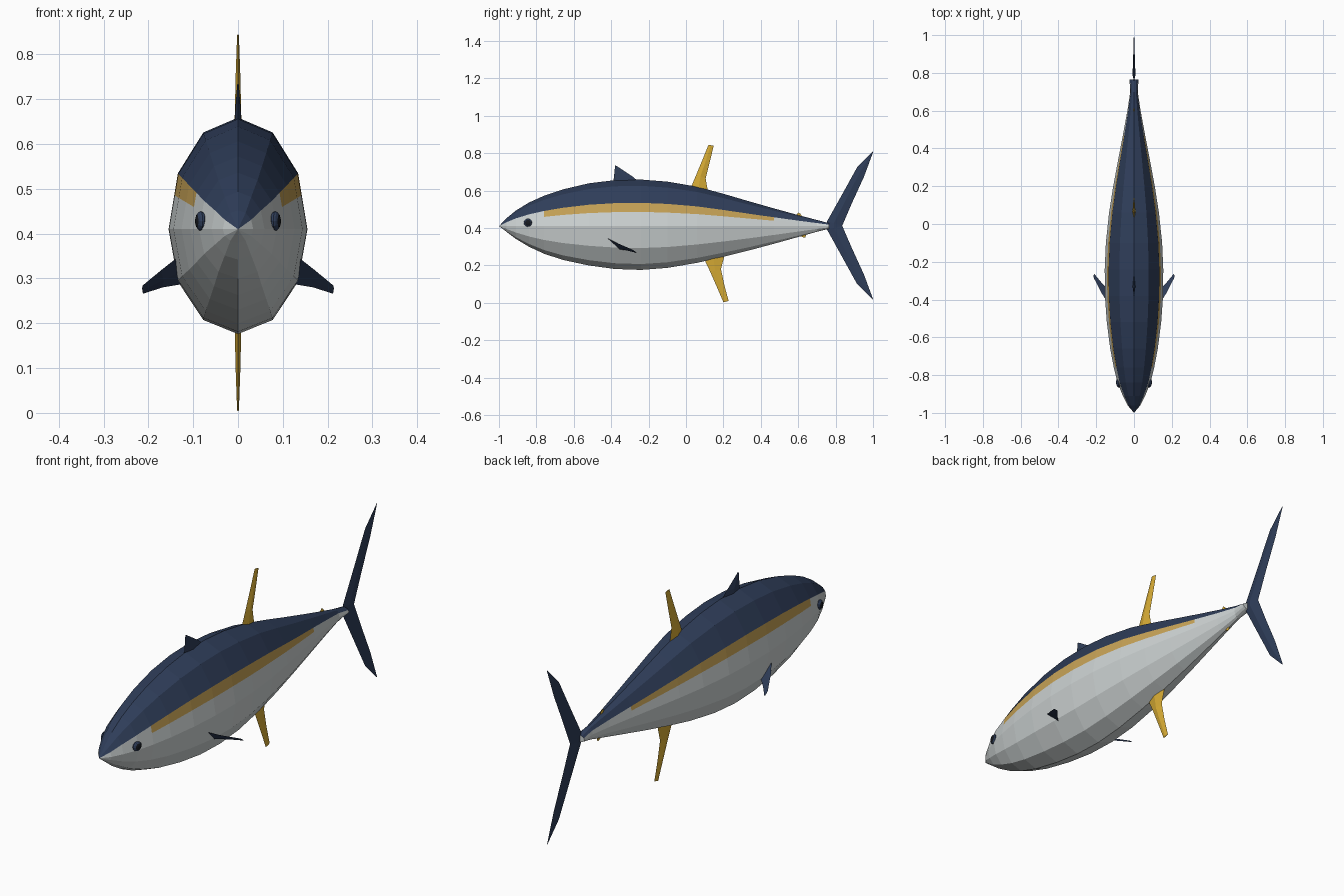
import bpy, bmesh, math
from mathutils import Vector

if "Cube" in bpy.data.objects:
    bpy.data.objects.remove(bpy.data.objects["Cube"])


def material(name, rgb):
    m = bpy.data.materials.new(name)
    m.diffuse_color = (*rgb, 1)
    m.use_nodes = True
    m.node_tree.nodes["Principled BSDF"].inputs["Base Color"].default_value = m.diffuse_color
    return m


NAVY = material("navy", (0.028, 0.047, 0.100))
SILVER = material("silver", (0.62, 0.66, 0.66))
GOLD = material("gold band", (0.58, 0.37, 0.095))
YELLOW = material("fin yellow", (0.68, 0.41, 0.035))
BLACK = material("pupil black", (0.008, 0.010, 0.014))


def make_object(name, bm, mats):
    bmesh.ops.recalc_face_normals(bm, faces=bm.faces[:])
    me = bpy.data.meshes.new(name)
    bm.to_mesh(me)
    bm.free()
    for m in mats:
        me.materials.append(m)
    ob = bpy.data.objects.new(name, me)
    bpy.context.collection.objects.link(ob)
    return ob


# Body: twelve-sided rings lofted along y (y, top z, bottom z, half width)
MID = 0.41
STATIONS = [
    (-0.96, 0.452, 0.380, 0.034), (-0.91, 0.493, 0.342, 0.059),
    (-0.84, 0.536, 0.300, 0.087), (-0.76, 0.572, 0.263, 0.107),
    (-0.66, 0.606, 0.230, 0.126), (-0.52, 0.639, 0.200, 0.144),
    (-0.38, 0.656, 0.181, 0.154), (-0.24, 0.659, 0.176, 0.155),
    (-0.10, 0.648, 0.187, 0.149), (0.06, 0.621, 0.214, 0.132),
    (0.20, 0.583, 0.246, 0.110), (0.34, 0.542, 0.281, 0.084),
    (0.47, 0.505, 0.316, 0.059), (0.60, 0.469, 0.352, 0.035),
    (0.70, 0.443, 0.380, 0.020), (0.765, 0.426, 0.396, 0.024),
]


def ring_points():
    """Unit ring with one extra point each side for the band's lower edge."""
    pts = [(math.sin(math.radians(a)), math.cos(math.radians(a))) for a in range(0, 360, 30)]
    t = 0.39
    right = tuple(p + (q - p) * t for p, q in zip(pts[2], pts[3]))
    left = (-right[0], right[1])
    return pts[:3] + [right] + pts[3:10] + [left] + pts[10:]


def build_body():
    bm = bmesh.new()
    ring = ring_points()
    n = len(ring)
    rings = [[bm.verts.new((u * w, y, MID + v * (top - MID if v > 0 else MID - bot)))
              for u, v in ring] for y, top, bot, w in STATIONS]

    def slot(i, y):
        if i in (0, 1, n - 2, n - 1):
            return 0
        if i in (2, n - 3) and -0.76 < y < 0.47:
            return 2
        return 1

    nose = bm.verts.new((0, -1, MID))
    for i in range(n):
        j = (i + 1) % n
        bm.faces.new((nose, rings[0][i], rings[0][j])).material_index = slot(i, -1)
        for k in range(len(rings) - 1):
            a, b = rings[k], rings[k + 1]
            y = (STATIONS[k][0] + STATIONS[k + 1][0]) / 2
            bm.faces.new((a[i], b[i], b[j], a[j])).material_index = slot(i, y)
    bm.faces.new(rings[-1]).material_index = 1
    make_object("body", bm, [NAVY, SILVER, GOLD])


build_body()


# Fins: diamond sections running root to tip (leading point, trailing point, half thickness)
def fin(name, sections, mat, side=Vector((1, 0, 0))):
    bm = bmesh.new()
    rows = []
    for lead, trail, th in sections:
        a, b = Vector(lead), Vector(trail)
        m = a.lerp(b, 0.45)
        rows.append([bm.verts.new(p) for p in (a, m + side * th, b, m - side * th)])
    for r, s in zip(rows, rows[1:]):
        for i in range(4):
            j = (i + 1) % 4
            bm.faces.new((r[i], r[j], s[j], s[i]))
    bm.faces.new(rows[0])
    bm.faces.new(rows[-1])
    return make_object(name, bm, [mat])


def flat_fin(name, rows, mat):
    """Upright fin on the centre plane: rows of (lead y, z, trail y, z, thickness)."""
    fin(name, [((0, a, b), (0, c, d), t) for a, b, c, d, t in rows], mat)


flat_fin("front_dorsal_fin", [(-0.39, 0.64, -0.25, 0.645, 0.008),
                              (-0.385, 0.675, -0.285, 0.675, 0.006),
                              (-0.379, 0.735, -0.365, 0.728, 0.002)], NAVY)
flat_fin("rear_dorsal_fin", [(0.015, 0.59, 0.12, 0.58, 0.009),
                             (0.055, 0.685, 0.105, 0.665, 0.007),
                             (0.088, 0.765, 0.127, 0.752, 0.005),
                             (0.120, 0.845, 0.148, 0.840, 0.002)], YELLOW)
flat_fin("anal_fin", [(0.09, 0.25, 0.21, 0.27, 0.009),
                      (0.13, 0.165, 0.187, 0.18, 0.007),
                      (0.165, 0.085, 0.205, 0.095, 0.005),
                      (0.200, 0.003, 0.228, 0.010, 0.002)], YELLOW)

# Crescent tail
flat_fin("tail_fin", [(1.0, 0.81, 0.999, 0.802, 0.001),
                      (0.915, 0.725, 0.952, 0.675, 0.003),
                      (0.835, 0.58, 0.888, 0.535, 0.005),
                      (0.755, 0.437, 0.835, 0.412, 0.008),
                      (0.755, 0.390, 0.835, 0.412, 0.008),
                      (0.835, 0.245, 0.888, 0.290, 0.005),
                      (0.915, 0.100, 0.952, 0.150, 0.003),
                      (1.0, 0.015, 0.999, 0.023, 0.001)], NAVY)

# Small finlets ahead of the tail
flat_fin("upper_finlet", [(0.585, 0.465, 0.625, 0.455, 0.004),
                          (0.600, 0.482, 0.612, 0.476, 0.001)], YELLOW)
flat_fin("lower_finlet", [(0.605, 0.362, 0.645, 0.370, 0.004),
                          (0.627, 0.350, 0.638, 0.350, 0.001)], YELLOW)


# Eyes: flattened ball with a pupil cap facing outward
def eye(name, s):
    bm = bmesh.new()
    bmesh.ops.create_uvsphere(bm, u_segments=12, v_segments=8, radius=1)
    for f in bm.faces:
        f.material_index = 1 if f.calc_center_median().z > 0.8 else 0
    for v in bm.verts:
        x, y, z = v.co
        v.co = (s * (0.083 + 0.012 * z + 0.2 * 0.022 * y), -0.845 + 0.022 * y, 0.428 + 0.022 * x)
    make_object(name, bm, [NAVY, BLACK])


# Side pairs: pectoral fins and eyes
for label, s in (("right", 1), ("left", -1)):
    fin(label + "_pectoral_fin",
        [((s * 0.125, -0.440, 0.355), (s * 0.120, -0.365, 0.288), 0.008),
         ((s * 0.172, -0.365, 0.318), (s * 0.168, -0.315, 0.280), 0.006),
         ((s * 0.213, -0.285, 0.284), (s * 0.212, -0.262, 0.266), 0.002)],
        NAVY, Vector((s * 0.7, -0.2, 0.7)))
    eye(label + "_eye", s)
